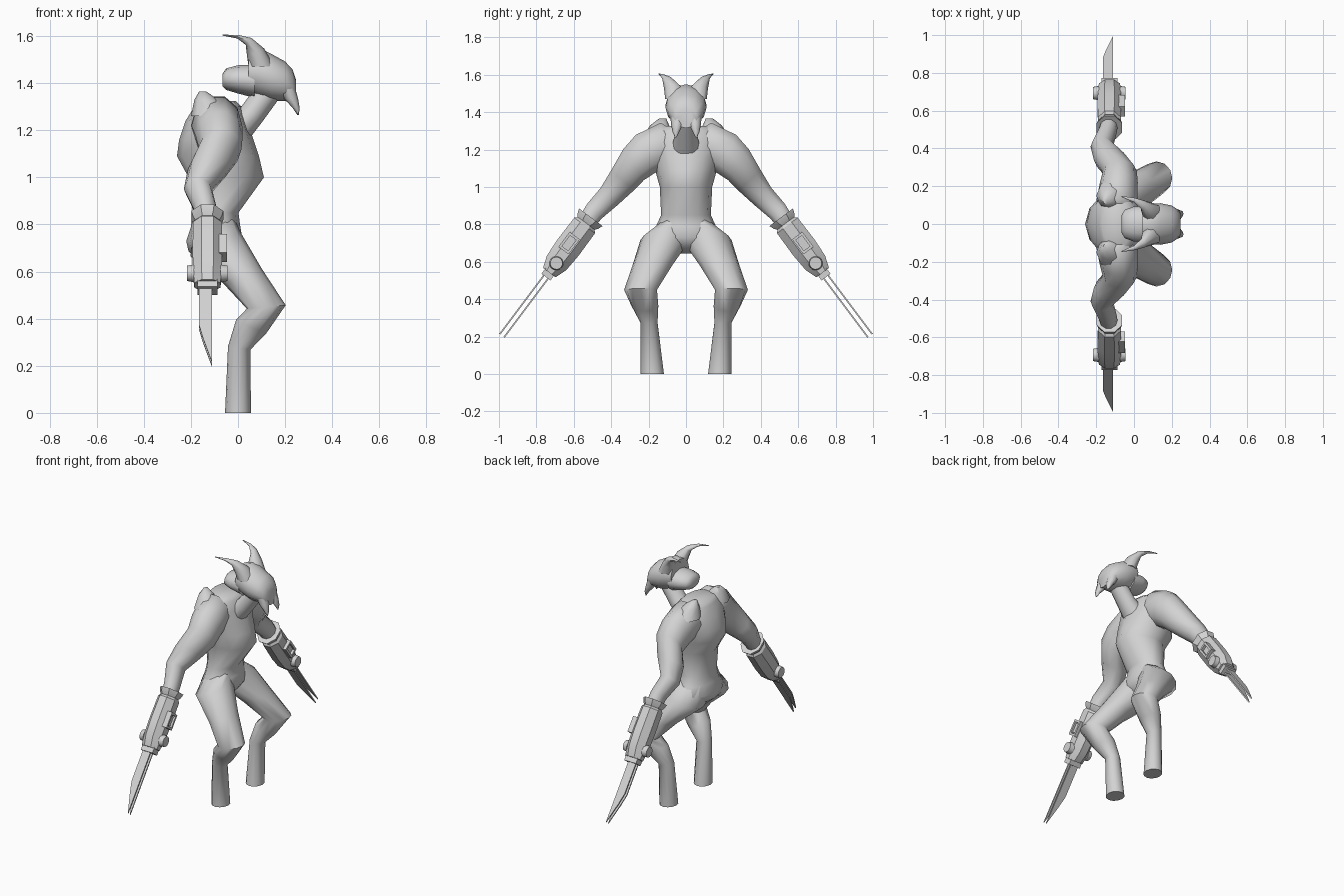
import bpy, bmesh, math
from mathutils import Vector, Matrix

cube = bpy.data.objects.get("Cube")
if cube:
    bpy.data.objects.remove(cube, do_unlink=True)

grey = bpy.data.materials.new("plain_grey")
grey.use_nodes = True
colour = (0.65, 0.65, 0.65, 1)
grey.diffuse_color = colour
grey.node_tree.nodes["Principled BSDF"].inputs["Base Color"].default_value = colour


def finish(name, bm, mirror=False, angle=60):
    """Turn a bmesh into a shaded object, mirrored across y if it is one of a pair."""
    bmesh.ops.recalc_face_normals(bm, faces=bm.faces[:])
    mesh = bpy.data.meshes.new(name)
    bm.to_mesh(mesh)
    bm.free()
    mesh.materials.append(grey)
    ob = bpy.data.objects.new(name, mesh)
    bpy.context.collection.objects.link(ob)
    bpy.ops.object.select_all(action='DESELECT')
    ob.select_set(True)
    bpy.context.view_layer.objects.active = ob
    bpy.ops.object.shade_smooth_by_angle(angle=math.radians(angle))
    if mirror:
        mod = ob.modifiers.new("mirror", 'MIRROR')
        mod.use_axis = (False, True, False)
        mod.use_mirror_merge = False
    return ob


def loft(name, rings, sides=12, arm=False, mirror=False, angle=60, phase=0.0):
    """Skin elliptical rings (x, y, z, radius 1, radius 2, tilt in degrees)."""
    bm = bmesh.new()
    loops = []
    for x, y, z, r1, r2, tilt in rings:
        c, s = math.cos(math.radians(tilt)), math.sin(math.radians(tilt))
        if arm:
            u, v = Vector((r1, 0, 0)), Vector((0, c, s)) * r2
        else:
            u, v = Vector((c, 0, s)) * r1, Vector((0, r2, 0))
        loop = []
        for i in range(sides):
            a = (i + phase) * math.tau / sides
            loop.append(bm.verts.new(Vector((x, y, z)) + u * math.cos(a) + v * math.sin(a)))
        loops.append(loop)
    for low, high in zip(loops, loops[1:]):
        for i in range(sides):
            j = (i + 1) % sides
            bm.faces.new((low[i], low[j], high[j], high[i]))
    bm.faces.new(loops[0])
    bm.faces.new(loops[-1])
    return finish(name, bm, mirror, angle)


# Torso: seat, waist, belly, humped back, chest, collar
loft("torso", [
    (-.11, 0, .645, .05, .05, 0),
    (-.11, 0, .685, .10, .15, 0),
    (-.10, 0, .73, .12, .19, 0),
    (-.095, 0, .79, .105, .16, 0),
    (-.095, 0, .85, .097, .133, 0),
    (-.05, 0, 1.0, .16, .14, 0),
    (-.085, 0, 1.09, .174, .165, 0),
    (-.092, 0, 1.16, .158, .18, 0),
    (-.093, 0, 1.24, .13, .20, 0),
    (-.085, 0, 1.30, .10, .17, 0),
    (-.09, 0, 1.325, .08, .13, 0)])

# Legs
loft("leg", [
    (-.10, .06, .81, .085, .075, 12),
    (-.095, .112, .715, .118, .132, 25),
    (.02, .18, .58, .087, .106, 22),
    (.12, .243, .45, .083, .088, 5),
    (.055, .22, .365, .07, .072, -25),
    (.005, .198, .275, .048, .046, -8),
    (0, .18, 0, .055, .062, 0)], mirror=True)

# Arms
loft("arm", [
    (-.09, .05, 1.2, .09, .09, 90),
    (-.09, .13, 1.22, .108, .13, 88),
    (-.08, .22, 1.175, .10, .12, 65),
    (-.075, .28, 1.12, .09, .105, 57),
    (-.125, .34, 1.035, .088, .085, 42),
    (-.17, .41, .95, .06, .068, 43),
    (-.14, .49, .87, .05, .058, 45),
    (-.13, .54, .80, .045, .05, 37)], sides=10, arm=True, mirror=True)

# Raised shoulder peaks behind the neck
loft("shoulder_peak", [
    (-.11, .15, 1.26, .09, .09, 0),
    (-.135, .14, 1.33, .05, .05, 0),
    (-.15, .125, 1.365, .015, .02, 0)], sides=8, mirror=True)

# Neck and skull
loft("neck", [
    (-.02, 0, 1.19, .07, .08, -35),
    (.06, 0, 1.27, .055, .062, -40),
    (.14, 0, 1.38, .055, .055, -35)])
loft("skull_back", [
    (-.066, 0, 1.413, .027, .045, 90),
    (-.05, 0, 1.417, .046, .075, 90),
    (0, 0, 1.416, .06, .093, 90),
    (.07, 0, 1.408, .07, .095, 90)])

# Mask with a beak of two fangs, and swept horns joined by a crest
loft("face_mask", [
    (.045, 0, 1.45, .09, .095, 90),
    (.09, 0, 1.445, .104, .108, 90),
    (.14, 0, 1.425, .10, .11, 90),
    (.20, 0, 1.408, .084, .098, 90),
    (.232, 0, 1.388, .07, .076, 90),
    (.246, 0, 1.365, .05, .058, 90)])
loft("fang", [
    (.20, .045, 1.39, .04, .04, 0),
    (.225, .048, 1.335, .03, .032, 0),
    (.247, .054, 1.295, .015, .018, 0),
    (.255, .055, 1.265, .003, .004, 0)], sides=8, mirror=True)
loft("horn", [
    (.10, .055, 1.47, .055, .056, 0),
    (.075, .068, 1.53, .04, .05, 25),
    (.045, .10, 1.577, .019, .027, 50),
    (0, .127, 1.597, .008, .012, 75),
    (-.065, .145, 1.604, .002, .003, 90)], sides=8, mirror=True)

# Forearm frame: "along" the forearm, "across" it, and "side" in x
ALONG, ACROSS, SIDE = Vector((0, .6, -.8)), Vector((0, .8, .6)), Vector((1, 0, 0))
WRIST = Vector((-.13, .53, .81))
TILT = math.degrees(math.atan2(.6, .8))
FRAME = Matrix((SIDE, ACROSS, ALONG)).transposed().to_4x4()
FRAME.translation = WRIST


def sleeve(name, steps):
    """Octagonal sleeve from (distance along, side radius, across radius)."""
    rings = [(*(WRIST + ALONG * d), r1, r2, TILT) for d, r1, r2 in steps]
    loft(name, rings, 8, True, True, 30, .5)


def block(name, side, across, along, size):
    bm = bmesh.new()
    bmesh.ops.create_cube(bm, size=1)
    bm.transform(FRAME @ Matrix.Translation((side, across, along)) @ Matrix.Diagonal((*size, 1)))
    finish(name, bm, True, 25)


# Gauntlets with flared cuffs
sleeve("cuff", [(-.035, .073, .085), (-.01, .066, .075), (.02, .045, .05)])
sleeve("gauntlet", [(.0, .052, .055), (.02, .066, .075), (.17, .068, .077),
                    (.27, .066, .07), (.335, .06, .045)])
block("blade_mount", 0, 0, .345, (.085, .06, .04))

# Raised window frame on the front of each gauntlet
for s in (-1, 1):
    block("frame_rail", .065, .01 + s * .027, .145, (.035, .014, .10))
    block("frame_end", .065, .01, .145 + s * .043, (.035, .05, .014))
block("frame_panel", .06, .01, .145, (.02, .045, .06))

# Round bolts on both sides of each gauntlet
for s in (-1, 1):
    bm = bmesh.new()
    bmesh.ops.create_cone(bm, cap_ends=True, segments=16, radius1=.038, radius2=.033, depth=.03)
    bm.transform(FRAME @ Matrix.Translation((s * .071, 0, .272))
                 @ Matrix.Rotation(s * math.pi / 2, 4, 'Y'))
    finish("bolt", bm, True, 30)

# Paired blades, each a thin plate with a slanted tip
for s in (-1, 1):
    bm = bmesh.new()
    outline = [(-.035, .34), (.02, .34), (.02, .757), (-.018, .63), (-.035, .56)]
    face = bm.faces.new([bm.verts.new((x, s * .014 - .004, d)) for x, d in outline])
    side = bmesh.ops.extrude_face_region(bm, geom=[face])
    moved = [v for v in side["geom"] if isinstance(v, bmesh.types.BMVert)]
    bmesh.ops.translate(bm, verts=moved, vec=(0, .008, 0))
    bm.transform(FRAME)
    finish("blade", bm, True, 25)
